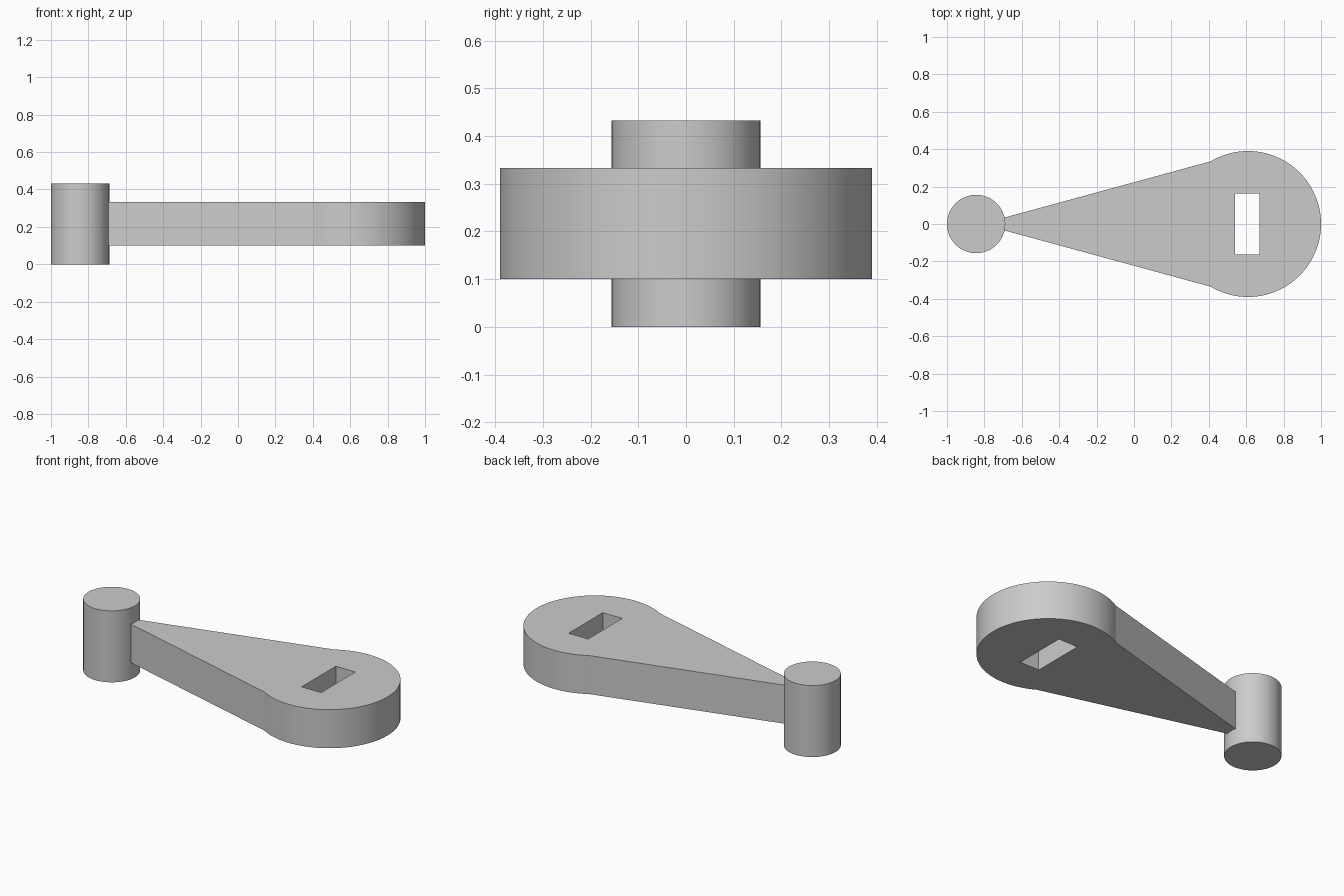
import bpy, bmesh, math
from mathutils import Vector

cube = bpy.data.objects.get("Cube")
if cube:
    bpy.data.objects.remove(cube, do_unlink=True)

# Single grey material
GREY = (0.6, 0.6, 0.6, 1.0)
grey = bpy.data.materials.new("grey")
grey.use_nodes = True
grey.diffuse_color = GREY
grey.node_tree.nodes["Principled BSDF"].inputs["Base Color"].default_value = GREY


def plate(name, loops, z0, z1):
    """Fill the outline loops (outer first, then holes) and extrude from z0 to z1."""
    bm = bmesh.new()
    edges = []
    for loop in loops:
        verts = [bm.verts.new((x, y, z0)) for x, y in loop]
        edges += [bm.edges.new((a, b)) for a, b in zip(verts, verts[1:] + verts[:1])]
    bmesh.ops.triangle_fill(bm, edges=edges, use_beauty=True, normal=(0, 0, 1))
    result = bmesh.ops.extrude_face_region(bm, geom=bm.faces[:], use_keep_orig=True)
    top = [g for g in result["geom"] if isinstance(g, bmesh.types.BMVert)]
    bmesh.ops.translate(bm, verts=top, vec=Vector((0, 0, z1 - z0)))
    bmesh.ops.recalc_face_normals(bm, faces=bm.faces[:])
    mesh = bpy.data.meshes.new(name)
    bm.to_mesh(mesh)
    bm.free()
    mesh.materials.append(grey)
    obj = bpy.data.objects.new(name, mesh)
    bpy.context.collection.objects.link(obj)
    finish(obj)


def finish(obj):
    """Smooth the round walls, keep the corners sharp."""
    bpy.ops.object.select_all(action="DESELECT")
    obj.select_set(True)
    bpy.context.view_layer.objects.active = obj
    bpy.ops.object.shade_smooth_by_angle(angle=math.radians(12))


# Lever arm: round head tapering to a narrow tip inside the pin, with a slot
HEAD_X, HEAD_R, STEPS = 0.61, 0.39, 72
spread = math.radians(120.8)
outline = [(HEAD_X + HEAD_R * math.cos(a), HEAD_R * math.sin(a))
           for a in (-spread + 2 * spread * i / STEPS for i in range(STEPS + 1))]
outline += [(-0.80, 0.005), (-0.80, -0.005)]
slot = [(0.54, -0.163), (0.67, -0.163), (0.67, 0.163), (0.54, 0.163)]
plate("lever_arm", [outline, slot], 0.10, 0.333)

# Upright pin at the narrow end
bpy.ops.mesh.primitive_cylinder_add(vertices=72, radius=0.156, depth=0.432,
                                    location=(-0.844, 0, 0.216))
pin = bpy.context.object
pin.name = pin.data.name = "pin"
pin.data.materials.append(grey)
finish(pin)
